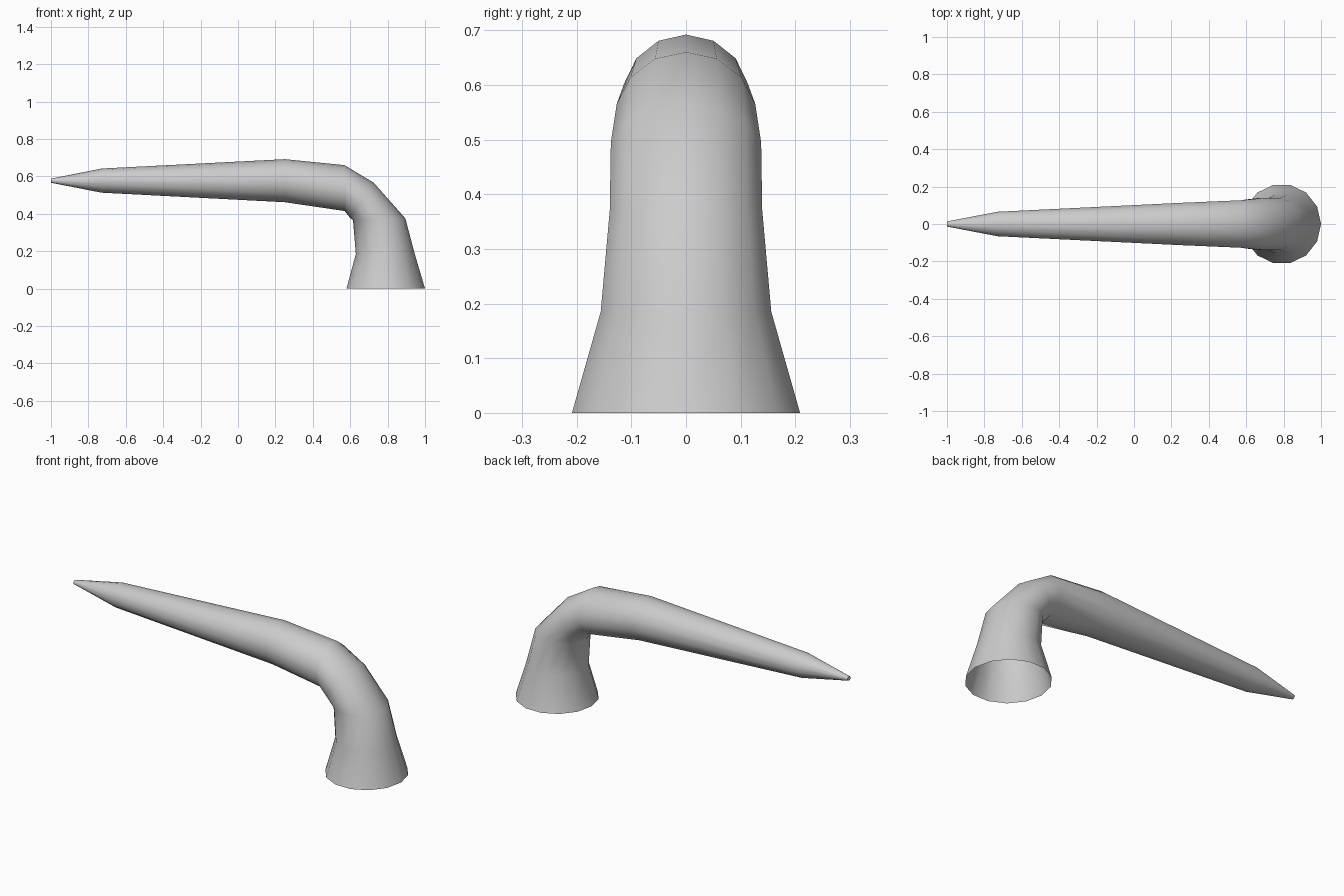
import bpy, bmesh, math

if "Cube" in bpy.data.objects:
    bpy.data.objects.remove(bpy.data.objects["Cube"])

SIDES = 14

# Cross-sections: inner/lower point (x, z), outer/upper point (x, z), half depth in y
RINGS = [
    ((0.58, 0.0), (1.0, 0.0), 0.214),
    ((0.63, 0.185), (0.945, 0.185), 0.16),
    ((0.615, 0.365), (0.895, 0.375), 0.143),
    ((0.598, 0.38), (0.725, 0.567), 0.141),
    ((0.57, 0.415), (0.57, 0.66), 0.13),
    ((0.25, 0.462), (0.25, 0.692), 0.116),
    ((-0.73, 0.513), (-0.73, 0.642), 0.067),
    ((-1.0, 0.566), (-1.0, 0.588), 0.014),
]


def loft(name, rings):
    bm = bmesh.new()
    loops = []
    for (ax, az), (bx, bz), ry in rings:
        cx, cz, ux, uz = (ax + bx) / 2, (az + bz) / 2, (bx - ax) / 2, (bz - az) / 2
        loop = []
        for i in range(SIDES):
            a = 2 * math.pi * i / SIDES
            c = math.cos(a)
            loop.append(bm.verts.new((cx + ux * c, ry * math.sin(a), cz + uz * c)))
        loops.append(loop)
    for lo, hi in zip(loops, loops[1:]):
        for i in range(SIDES):
            j = (i + 1) % SIDES
            bm.faces.new((lo[i], lo[j], hi[j], hi[i]))
    # Close the small tip, leave the base open
    bm.faces.new(loops[-1])
    mesh = bpy.data.meshes.new(name)
    bm.to_mesh(mesh)
    bm.free()
    obj = bpy.data.objects.new(name, mesh)
    bpy.context.collection.objects.link(obj)
    return obj


# Bent tapering horn with a flared open base
horn = loft("curved_horn", RINGS)
bpy.context.view_layer.objects.active = horn
horn.select_set(True)
bpy.ops.object.shade_smooth_by_angle(angle=math.radians(60))
